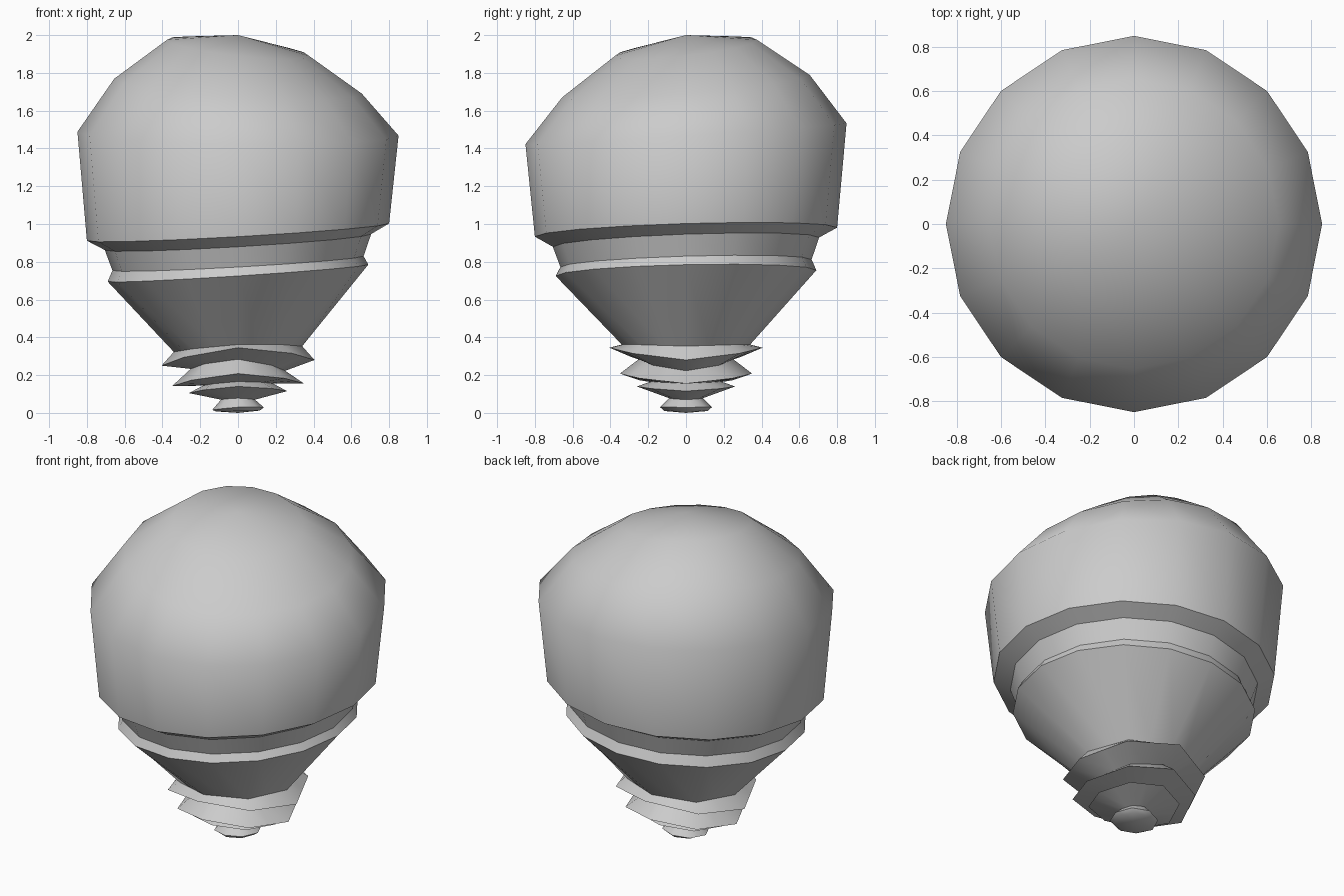
import bpy, bmesh, math
from mathutils import Vector

cube = bpy.data.objects.get("Cube")
if cube:
    bpy.data.objects.remove(cube, do_unlink=True)

grey = bpy.data.materials.new("plain grey")
grey.use_nodes = True
grey.diffuse_color = (0.6, 0.6, 0.6, 1)
grey.node_tree.nodes["Principled BSDF"].inputs["Base Color"].default_value = (0.6, 0.6, 0.6, 1)

SIDES = 16


def ring_points(radius, height, tilt_x=0, tilt_y=0, saddle=0, octagon=False):
    """A tilted ring; saddle lifts the front and back and drops the sides."""
    pts = []
    for i in range(SIDES):
        a = math.tau * i / SIDES
        x, y = radius * math.cos(a), radius * math.sin(a)
        pts.append(Vector((x, y, height + tilt_x * x + tilt_y * y - saddle * math.cos(2 * a))))
    if octagon:
        for i in range(1, SIDES, 2):
            pts[i] = (pts[i - 1] + pts[(i + 1) % SIDES]) / 2
    return pts


def skin(name, rings, top=None, bottom=None, sharp=180, octagon=False):
    """Bridge rings listed from top to bottom, closing the ends at a point."""
    bm = bmesh.new()
    loops = [[bm.verts.new(p) for p in pts] for pts in rings]
    for upper, lower in zip(loops, loops[1:]):
        for i in range(SIDES):
            j = (i + 1) % SIDES
            bm.faces.new((upper[i], lower[i], lower[j], upper[j]))
    for height, loop in ((top, loops[0]), (bottom, loops[-1])):
        if height is not None:
            tip = bm.verts.new((0, 0, height))
            for i in range(SIDES):
                pair = (loop[i], loop[(i + 1) % SIDES])
                bm.faces.new((*pair, tip) if loop is loops[0] else (*pair[::-1], tip))
    mesh = bpy.data.meshes.new(name)
    bm.to_mesh(mesh)
    bm.free()
    mesh.materials.append(grey)
    for poly in mesh.polygons:
        poly.use_smooth = True
    if sharp < 180:
        mesh.set_sharp_from_angle(angle=math.radians(sharp))
    obj = bpy.data.objects.new(name, mesh)
    bpy.context.collection.objects.link(obj)
    return obj


# Shared seams between the parts
globe_rim = ring_points(0.80, 0.957, 0.057, 0.03)
collar_rim = ring_points(0.69, 0.74, 0.065, 0.022)
neck = ring_points(0.34, 0.35, 0.045, 0, 0.012, True)

# Rounded globe, each ring leaning a little differently
skin("globe", [
    ring_points(0.375, 1.933, -0.113, 0.113),
    ring_points(0.655, 1.73, -0.06, 0.09),
    ring_points(0.85, 1.478, -0.012, 0.065),
    globe_rim,
], top=2.0)

# Grooved collar under the globe
skin("collar", [
    globe_rim,
    ring_points(0.705, 0.904, 0.06, 0.035),
    ring_points(0.665, 0.792, 0.057, 0.03),
    collar_rim,
], sharp=30)

# Tapered cone down to the neck
skin("cone", [collar_rim, neck])

# Threaded screw: alternating flanges and grooves, then the contact tip
thread = [
    (0.405, 0.305, 0.037, 0, 0.04),
    (0.25, 0.256, -0.02, 0, 0.028),
    (0.35, 0.178, 0.02, 0, 0.03),
    (0.185, 0.158, 0.03, 0, 0.008),
    (0.26, 0.125, 0.02, 0, 0.015),
    (0.09, 0.074, 0, 0, 0.004),
    (0.137, 0.026, 0.05, 0, 0.004),
    (0.115, 0.01, 0.02, 0, 0),
]
skin("screw_thread", [neck] + [ring_points(*t, octagon=True) for t in thread],
     bottom=0.0, sharp=50)
